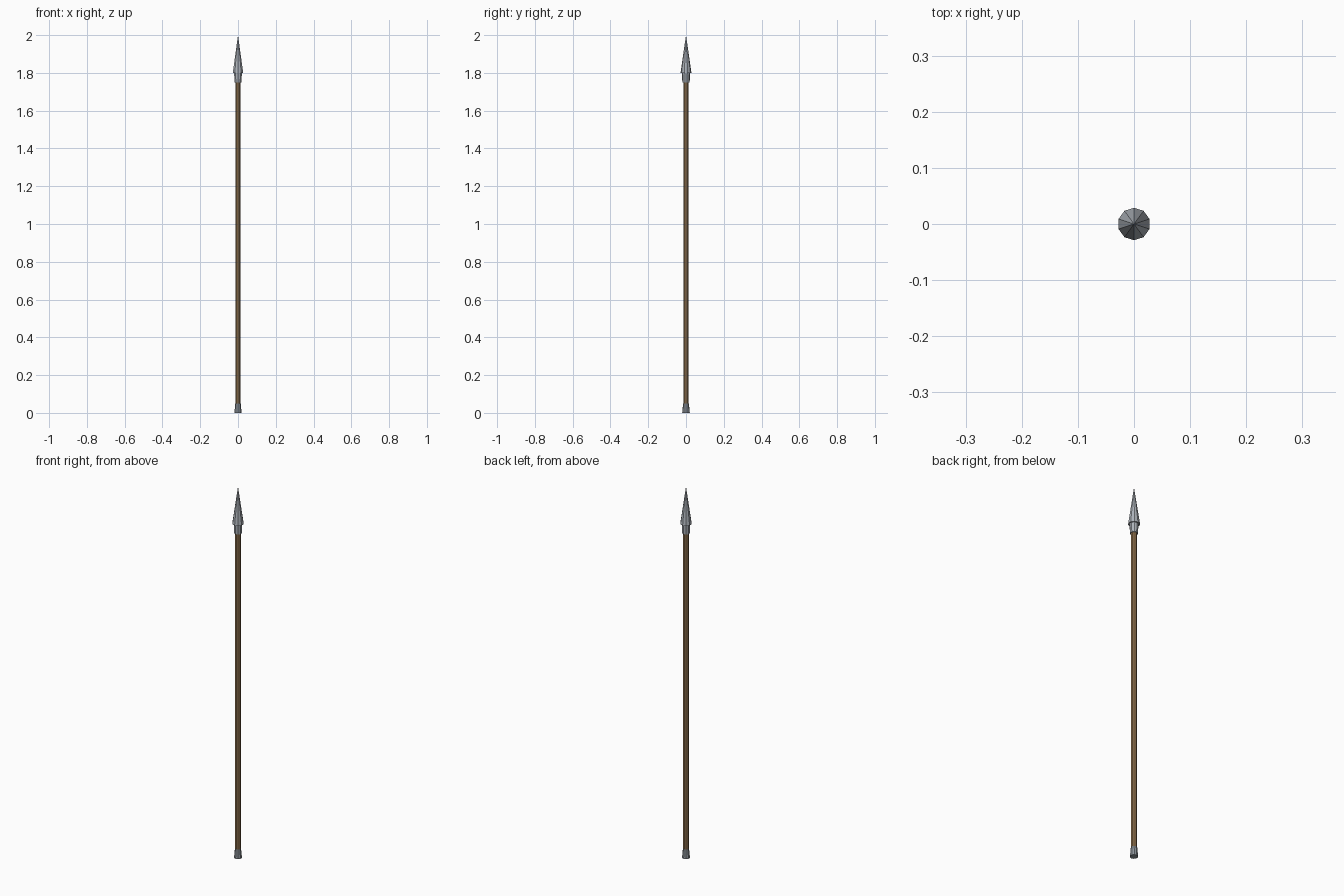
import bpy

if "Cube" in bpy.data.objects:
    bpy.data.objects.remove(bpy.data.objects["Cube"])

SIDES = 10


def material(name, color):
    mat = bpy.data.materials.new(name)
    mat.diffuse_color = color
    mat.use_nodes = True
    mat.node_tree.nodes["Principled BSDF"].inputs["Base Color"].default_value = mat.diffuse_color
    return mat


steel = material("steel", (0.42, 0.45, 0.49, 1))
iron = material("dark_iron", (0.27, 0.30, 0.33, 1))
wood = material("wood", (0.33, 0.20, 0.09, 1))


def tapered(name, z0, z1, r0, r1, mat):
    bpy.ops.mesh.primitive_cone_add(vertices=SIDES, radius1=r0, radius2=r1,
                                    depth=z1 - z0, location=(0, 0, (z0 + z1) / 2))
    ob = bpy.context.object
    ob.name = name
    ob.data.materials.append(mat)
    return ob


# wooden pole
tapered("shaft", 0.02, 1.77, 0.0145, 0.0145, wood)
# flared metal foot
tapered("butt_cap", 0.0, 0.05, 0.02, 0.0155, iron)
# collar joining the head to the pole
tapered("socket", 1.75, 1.81, 0.0195, 0.022, steel)
# pointed head
tapered("spear_head", 1.80, 2.0, 0.029, 0.0, steel)
